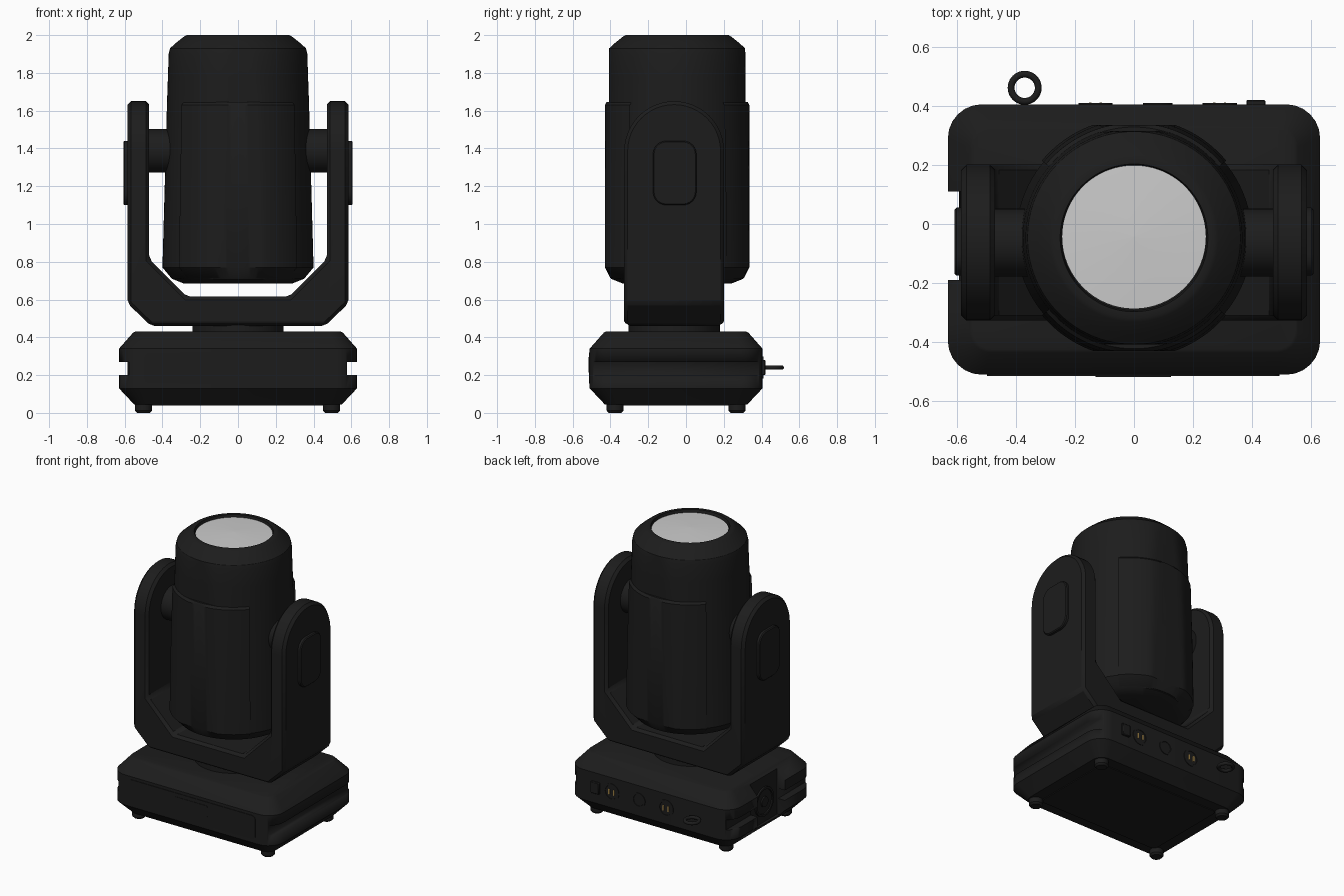
import bpy, bmesh
from math import sin, cos, pi, radians

if "Cube" in bpy.data.objects:
    bpy.data.objects.remove(bpy.data.objects["Cube"])


def material(name, color):
    m = bpy.data.materials.new(name)
    m.diffuse_color = (*color, 1)
    m.use_nodes = True
    m.node_tree.nodes["Principled BSDF"].inputs["Base Color"].default_value = m.diffuse_color
    return m


BLACK = material("black", (0.012, 0.012, 0.012))
GOLD = material("gold", (0.6, 0.38, 0.1))
CY = -0.047          # depth centre of the head
AY = -0.063          # depth centre of the yoke


def loft(name, rings, mat=BLACK, bevel=0, smooth=30):
    """Skin equal-length closed rings and cap both ends."""
    bm = bmesh.new()
    loops = [[bm.verts.new(p) for p in r] for r in rings]
    n = len(loops[0])
    for a, b in zip(loops, loops[1:]):
        for i in range(n):
            j = (i + 1) % n
            bm.faces.new((a[i], a[j], b[j], b[i]))
    bm.faces.new(loops[0])
    bm.faces.new(loops[-1])
    bmesh.ops.recalc_face_normals(bm, faces=bm.faces)
    me = bpy.data.meshes.new(name)
    bm.to_mesh(me)
    bm.free()
    ob = bpy.data.objects.new(name, me)
    bpy.context.collection.objects.link(ob)
    if mat:
        me.materials.append(mat)
    bpy.ops.object.select_all(action='DESELECT')
    ob.select_set(True)
    bpy.context.view_layer.objects.active = ob
    if smooth:
        bpy.ops.object.shade_smooth_by_angle(angle=radians(smooth))
    if bevel:
        add_bevel(ob, bevel)
    return ob


def add_bevel(ob, width):
    m = ob.modifiers.new("bevel", 'BEVEL')
    m.width, m.segments, m.limit_method = width, 1, 'ANGLE'
    m.angle_limit = radians(35)


def place(axis, u, v, t):
    return {'x': (t, u, v), 'y': (u, t, v), 'z': (u, v, t)}[axis]


def extrude(name, pts, axis, a, b, **kw):
    return loft(name, [[place(axis, u, v, t) for u, v in pts] for t in (a, b)], **kw)


def round_rect(u0, u1, v0, v1, r, n=6):
    pts = []
    corners = ((u1 - r, v1 - r), (u0 + r, v1 - r), (u0 + r, v0 + r), (u1 - r, v0 + r))
    for k, (cu, cv) in enumerate(corners):
        for i in range(n + 1):
            a = (k + i / n) * pi / 2
            pts.append((cu + r * cos(a), cv + r * sin(a)))
    return pts


def box(name, x0, x1, y0, y1, z0, z1, **kw):
    return extrude(name, [(x0, y0), (x1, y0), (x1, y1), (x0, y1)], 'z', z0, z1, **kw)


def turned(name, axis, cu, cv, profile, n=48, **kw):
    """Lathe: profile is (position on axis, radius)."""
    return loft(name, [[place(axis, cu + r * cos(2 * pi * i / n), cv + r * sin(2 * pi * i / n), t)
                        for i in range(n)] for t, r in profile], **kw)


def boolean(ob, cutter, op='DIFFERENCE'):
    m = ob.modifiers.new("cut", 'BOOLEAN')
    m.operation, m.object, m.solver = op, cutter, 'EXACT'
    bpy.context.view_layer.objects.active = ob
    bpy.ops.object.modifier_apply(modifier=m.name)
    bpy.data.objects.remove(cutter)


# Base: chamfered rounded block with side grooves and a bay on the left
levels = ((0.045, 0.08), (0.13, 0), (0.34, 0), (0.425, 0.075), (0.43, 0.085))
base = loft("base", [[(x, y, z) for x, y in round_rect(-0.63 + d, 0.63 - d, -0.51 + d, 0.405 - d, 0.115 - d * 0.6)]
                     for z, d in levels])
for s in (-1, 1):
    xs = sorted((s * 0.578, s * 0.8))
    boolean(base, box("groove_cutter", *xs, -0.7, 0.7, 0.2, 0.27))
boolean(base, box("bay_cutter", -0.8, -0.57, -0.19, 0.11, 0.09, 0.5))

# Vent ring in the left bay
turned("vent_rim", 'x', -0.04, 0.235, [(-0.565, 0.1), (-0.582, 0.1), (-0.582, 0.085), (-0.574, 0.083)], 32)
turned("vent_hub", 'x', -0.04, 0.235, [(-0.565, 0.035), (-0.584, 0.035)], 24)

# Underside cover, front panel and display
extrude("bottom_cover", round_rect(-0.47, 0.47, -0.36, 0.25, 0.03), 'z', 0.04, 0.06)
extrude("front_panel", round_rect(-0.497, 0.493, 0.155, 0.32, 0.03), 'y', -0.514, -0.5)
extrude("display", round_rect(-0.13, 0.125, 0.215, 0.295, 0.01), 'y', -0.517, -0.5)

# Feet
for x in (-0.5, 0.495):
    for y in (-0.375, 0.27):
        turned("foot", 'z', x, y, [(0, 0.034), (0.012, 0.045), (0.06, 0.045)], 24)

# Rear connectors
box("power_switch", 0.38, 0.445, 0.39, 0.42, 0.2, 0.28, bevel=0.004)
for x in (0.29, -0.13):
    turned("power_socket", 'y', x, 0.24, [(0.39, 0.058), (0.409, 0.058), (0.409, 0.047), (0.406, 0.046)], 32)
    for dx in (-0.018, 0.018):
        box("socket_pin", x + dx - 0.004, x + dx + 0.004, 0.39, 0.412, 0.222, 0.258, mat=GOLD)
turned("data_socket", 'y', 0.08, 0.24, [(0.39, 0.05), (0.41, 0.05), (0.41, 0.04), (0.406, 0.039)], 32)

# Safety ring
bpy.ops.mesh.primitive_torus_add(location=(-0.37, 0.461, 0.24), major_radius=0.046, minor_radius=0.0115,
                                 major_segments=40, minor_segments=12)
ring = bpy.context.object
ring.name = "safety_ring"
ring.data.materials.append(BLACK)
bpy.ops.object.shade_smooth_by_angle(angle=radians(40))

# Pan turntable
turned("pan_turntable", 'z', 0, AY, [(0.42, 0.242), (0.47, 0.242)], 64)

# Yoke: front outline intersected with an arched side outline
half = [(0.27, 0.615), (0.47, 0.815), (0.47, 1.8), (0.585, 1.8), (0.585, 0.58), (0.46, 0.46)]
yoke = extrude("yoke", half + [(-x, z) for x, z in reversed(half)], 'y', -0.5, 0.4, smooth=0)
arch = [(AY + 0.264 * cos(pi * i / 24), 1.386 + 0.264 * sin(pi * i / 24)) for i in range(25)]
arch += [(AY - 0.264, 0.485), (AY - 0.245, 0.45), (AY + 0.245, 0.45), (AY + 0.264, 0.485)]
boolean(yoke, extrude("arch_cutter", arch, 'x', -0.8, 0.8), 'INTERSECT')
add_bevel(yoke, 0.018)
yoke.select_set(True)
bpy.context.view_layer.objects.active = yoke
bpy.ops.object.shade_smooth_by_angle(angle=radians(25))

# Arm side plates and tilt hubs
for s in (-1, 1):
    extrude("arm_plate", round_rect(-0.175, 0.055, 1.1, 1.44, 0.07), 'x', s * 0.57, s * 0.607, bevel=0.006)
    turned("tilt_hub", 'x', AY, 1.387, [(s * 0.3, 0.115), (s * 0.48, 0.115)])


# Head: tapered round body with flats at front and back
def section(z, r, clip, angles):
    return [(r * sin(a), CY + max(-clip, min(clip, r * cos(a))), z) for a in angles]


full = [2 * pi * i / 96 for i in range(96)]
body = [(0.686, 0.29), (0.71, 0.35), (0.77, 0.4), (1.2, 0.388), (1.64, 0.376), (1.78, 0.371), (1.9, 0.367),
        (1.93, 0.36), (1.96, 0.327), (1.993, 0.285), (2.0, 0.272), (2.0, 0.25), (1.98, 0.245)]
loft("head_body", [section(z, r, 0.361, full) for z, r in body])

# Front and rear covers
cover = [(0.692, 0.29), (0.715, 0.355), (0.77, 0.407), (1.2, 0.4), (1.63, 0.389), (1.645, 0.375)]
for name, mid in (("rear_cover", 0), ("front_cover", pi)):
    arc = [mid + radians(-50 + 100 * i / 40) for i in range(41)]
    loft(name, [section(z, r, 0.382, arc) for z, r in cover])

# Lens
turned("lens", 'z', 0, CY + 0.004, [(1.978, 0.243), (1.983, 0.243), (1.995, 0.002)], 64, mat=None)
